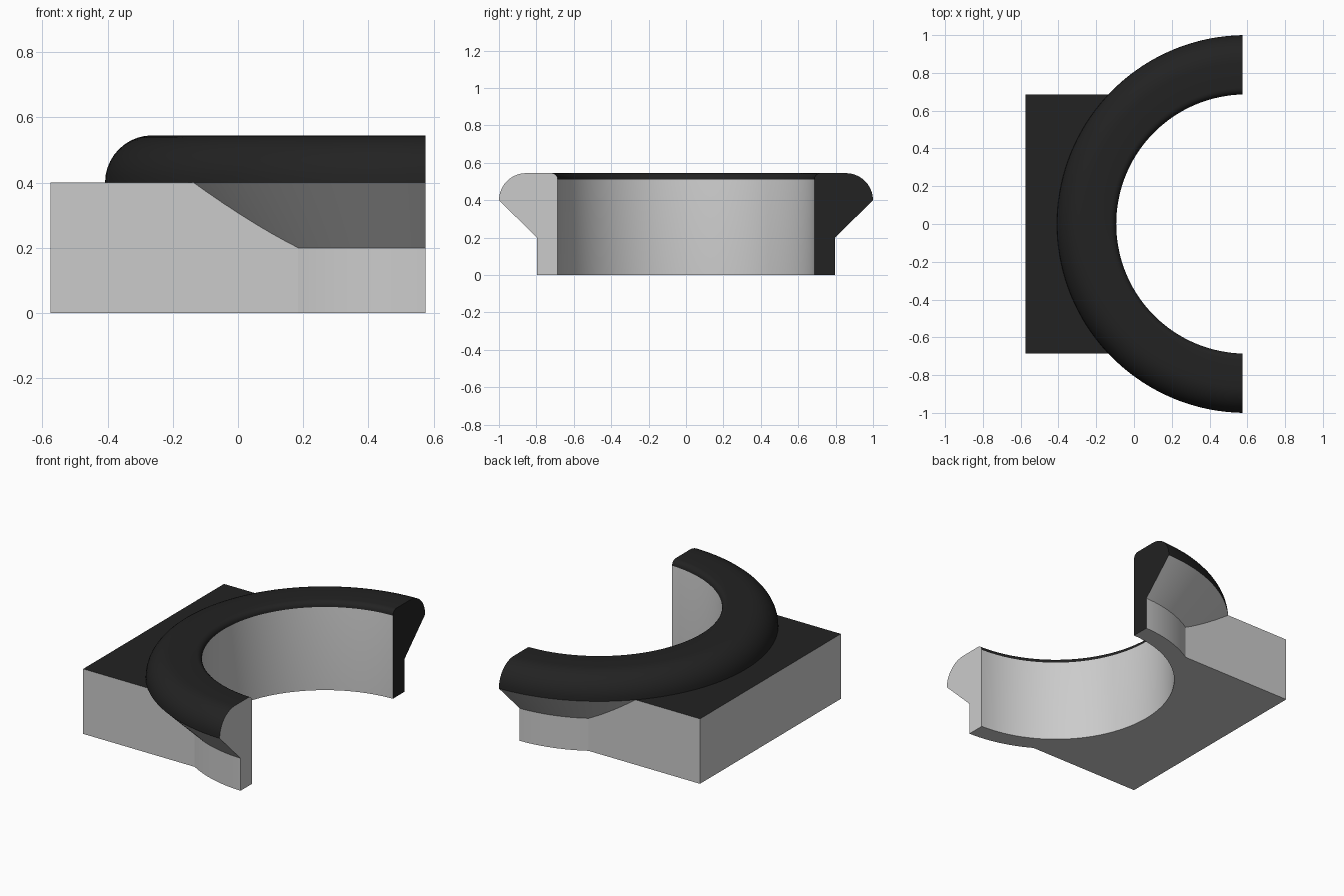
import bpy, bmesh, math

if "Cube" in bpy.data.objects:
    bpy.data.objects.remove(bpy.data.objects["Cube"])

CX = 0.592        # axis of the half ring
X_CUT = 0.575     # plane where the ring ends
X_BACK = -0.575   # flat outer side of the block
HALF_W = 0.685    # half width of the block
Z_SHELF = 0.4     # height of the block and the ring's widest point
TOP = 0.545


def material(name, value):
    m = bpy.data.materials.new(name)
    m.diffuse_color = (value, value, value, 1)
    m.use_nodes = True
    m.node_tree.nodes["Principled BSDF"].inputs["Base Color"].default_value = m.diffuse_color
    return m


grey = material("light grey", 0.6)
black = material("black", 0.016)


def finish(bm, name):
    bmesh.ops.recalc_face_normals(bm, faces=bm.faces)
    me = bpy.data.meshes.new(name)
    bm.to_mesh(me)
    bm.free()
    me.materials.append(grey)
    me.materials.append(black)
    ob = bpy.data.objects.new(name, me)
    bpy.context.collection.objects.link(ob)
    bpy.ops.object.select_all(action='DESELECT')
    ob.select_set(True)
    bpy.context.view_layer.objects.active = ob
    bpy.ops.object.shade_smooth_by_angle(angle=math.radians(30))
    return ob


def arc(cr, cz, rad, a0, a1, n):
    return [(cr + rad * math.cos(math.radians(a0 + (a1 - a0) * i / n)),
             cz + rad * math.sin(math.radians(a0 + (a1 - a0) * i / n)))
            for i in range(n + 1)]


# half ring: flared profile (radius, height) with a rounded top, swept round the axis
profile = [(0.686, 0), (0.797, 0), (0.797, 0.2)]
profile += arc(0.855, Z_SHELF, 0.145, 0, 90, 10)
profile += arc(0.719, 0.512, 0.033, 90, 180, 5)
SEGS = 72
bm = bmesh.new()
rings = []
for i in range(SEGS + 1):
    ring = []
    for r, z in profile:
        a0 = math.acos((X_CUT - CX) / r)
        a = a0 + (2 * math.pi - 2 * a0) * i / SEGS
        ring.append(bm.verts.new((CX + r * math.cos(a), r * math.sin(a), z)))
    rings.append(ring)
n = len(profile)
for i in range(SEGS):
    for j in range(n):
        k = (j + 1) % n
        f = bm.faces.new((rings[i][j], rings[i][k], rings[i + 1][k], rings[i + 1][j]))
        # rounded rim is black, the walls below it grey
        f.material_index = int(min(profile[j][1], profile[k][1]) > Z_SHELF - 0.001)
# end faces: one black, one grey
bm.faces.new(rings[0]).material_index = 1
bm.faces.new(rings[-1]).material_index = 0
finish(bm, "half_ring")

# block: rectangle with a round bite that fits against the ring
R = 0.797
a0 = math.pi - math.asin(HALF_W / R)
outline = [(X_BACK, -HALF_W), (X_BACK, HALF_W)][::-1]
N = 48
bite = []
for i in range(N + 1):
    a = 2 * math.pi - a0 - (2 * math.pi - 2 * a0) * i / N
    bite.append((CX + R * math.cos(a), R * math.sin(a)))
outline += bite
bm = bmesh.new()
base = bm.faces.new([bm.verts.new((x, y, 0)) for x, y in outline])
ext = bmesh.ops.extrude_face_region(bm, geom=[base], use_keep_orig=True)
for v in ext["geom"]:
    if isinstance(v, bmesh.types.BMVert):
        v.co.z = Z_SHELF
# black top surface
for f in bm.faces:
    f.material_index = int(f.calc_center_median().z > Z_SHELF - 0.001)
finish(bm, "block")
